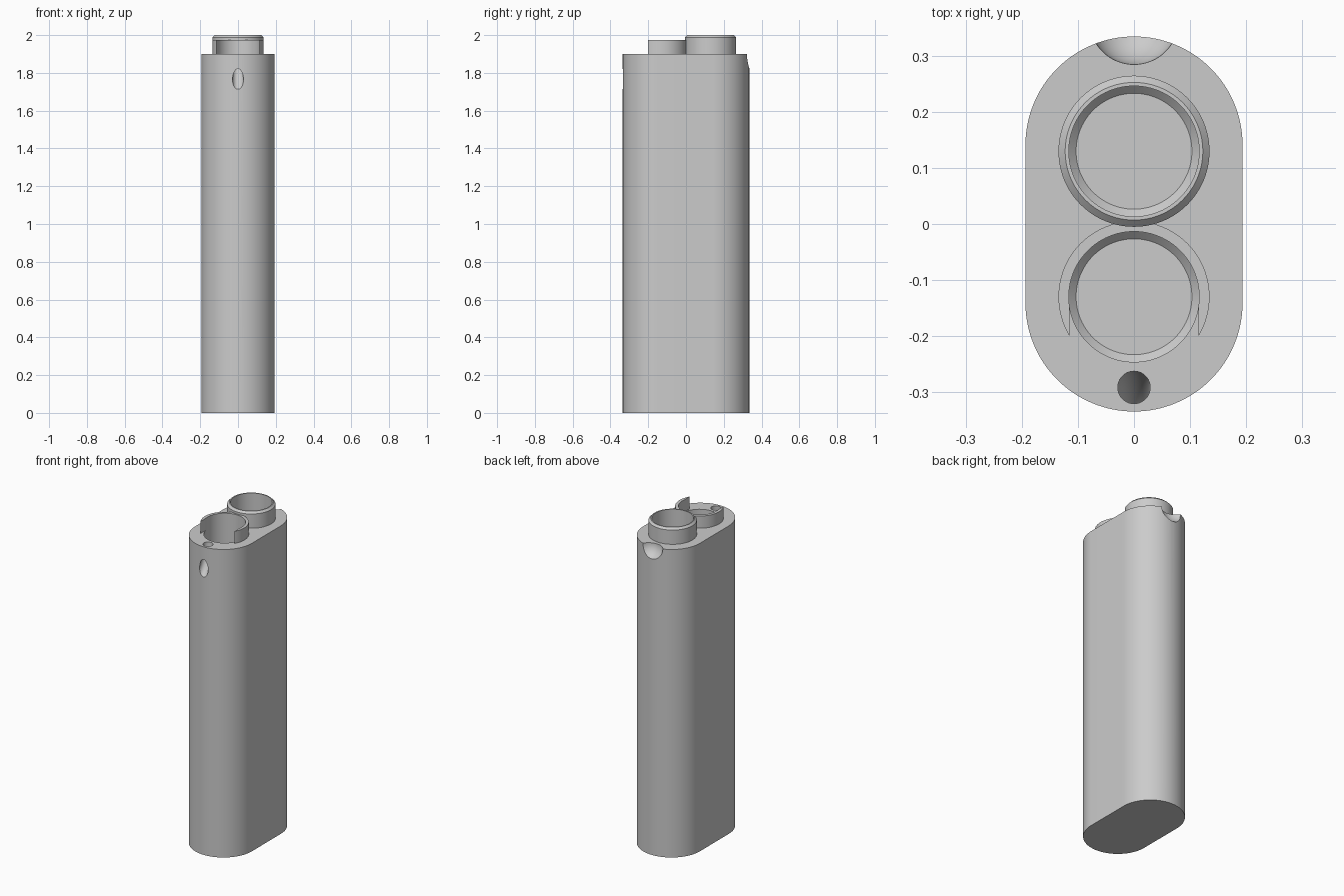
import bpy, bmesh, math
from mathutils import Matrix

cube = bpy.data.objects.get("Cube")
if cube:
    bpy.data.objects.remove(cube)

TOP, BORE_Y, TUBE_R, BORE_R = 1.9, 0.13, 0.135, 0.1165
FLOOR, BEVEL = 0.06, 0.013

grey = bpy.data.materials.new("plain_grey")
grey.use_nodes = True
grey.diffuse_color = (0.6, 0.6, 0.6, 1)
grey.node_tree.nodes["Principled BSDF"].inputs["Base Color"].default_value = (0.6, 0.6, 0.6, 1)


def make(name, bm):
    mesh = bpy.data.meshes.new(name)
    bmesh.ops.recalc_face_normals(bm, faces=bm.faces)
    bm.to_mesh(mesh)
    bm.free()
    mesh.materials.append(grey)
    obj = bpy.data.objects.new(name, mesh)
    bpy.context.collection.objects.link(obj)
    return obj


def lathe(name, y, profile, n=96):
    """Closed solid of revolution from (radius, height) pairs, bottom to top."""
    bm = bmesh.new()
    rings = [[bm.verts.new((r * math.cos(2 * math.pi * i / n),
                            y + r * math.sin(2 * math.pi * i / n), z))
              for i in range(n)] for r, z in profile]
    for a, b in zip(rings, rings[1:]):
        for i in range(n):
            j = (i + 1) % n
            bm.faces.new((a[i], a[j], b[j], b[i]))
    bm.faces.new(rings[0])
    bm.faces.new(rings[-1])
    return make(name, bm)


def box(name, size, centre):
    bm = bmesh.new()
    bmesh.ops.create_cube(bm, size=1, matrix=Matrix.Translation(centre) @ Matrix.Diagonal((*size, 1)))
    return make(name, bm)


def combine(target, tool, operation):
    mod = target.modifiers.new(tool.name, "BOOLEAN")
    mod.operation, mod.solver, mod.object = operation, "EXACT", tool
    bpy.context.view_layer.objects.active = target
    bpy.ops.object.modifier_apply(modifier=mod.name)
    bpy.data.objects.remove(tool)


# Case: rounded-end outline pulled up
bm = bmesh.new()
R, OFFSET, N = 0.194, 0.141, 64
outline = []
for side in (1, -1):
    for i in range(N + 1):
        a = math.pi * i / N
        outline.append(bm.verts.new((side * R * math.cos(a), side * (OFFSET + R * math.sin(a)), 0)))
base = bm.faces.new(outline)
up = bmesh.ops.extrude_face_region(bm, geom=[base])["geom"]
bmesh.ops.translate(bm, vec=(0, 0, TOP), verts=[v for v in up if isinstance(v, bmesh.types.BMVert)])
case = make("case", bm)

# Front collar, open towards the front
front = lathe("front_collar", -BORE_Y, [(TUBE_R, TOP - 0.05), (TUBE_R, 1.975)])
combine(front, box("collar_opening", (0.23, 0.3, 0.4), (0, -BORE_Y - 0.15, TOP)), "DIFFERENCE")
combine(case, front, "UNION")

# Rear collar with bevelled rim
rear = lathe("rear_collar", BORE_Y, [(TUBE_R, TOP - 0.05), (TUBE_R, 1.988), (TUBE_R - 0.012, 2.0)])
combine(case, rear, "UNION")

# Two deep bores with bevelled floors
for name, y in (("front_bore", -BORE_Y), ("rear_bore", BORE_Y)):
    bore = lathe(name, y, [(BORE_R - BEVEL, FLOOR), (BORE_R, FLOOR + BEVEL), (BORE_R, 2.1)])
    combine(case, bore, "DIFFERENCE")

# Thumb notch at the rear edge
bm = bmesh.new()
bmesh.ops.create_uvsphere(bm, u_segments=64, v_segments=33, radius=0.08,
                          matrix=Matrix.Translation((0, 0.365, TOP)))
combine(case, make("thumb_notch", bm), "DIFFERENCE")

# Curved cord hole from the top to the front
bpy.ops.mesh.primitive_torus_add(major_segments=128, minor_segments=40, major_radius=0.249,
                                 minor_radius=0.029, location=(0, -0.541, TOP),
                                 rotation=(0, math.pi / 2, 0))
cord = bpy.context.object
cord.name = "cord_hole"
combine(case, cord, "DIFFERENCE")

# One colour throughout, smooth rounds and sharp rims
case.data.materials.clear()
case.data.materials.append(grey)
for p in case.data.polygons:
    p.material_index = 0
bpy.ops.object.select_all(action="DESELECT")
case.select_set(True)
bpy.context.view_layer.objects.active = case
bpy.ops.object.shade_smooth_by_angle(angle=math.radians(30))
